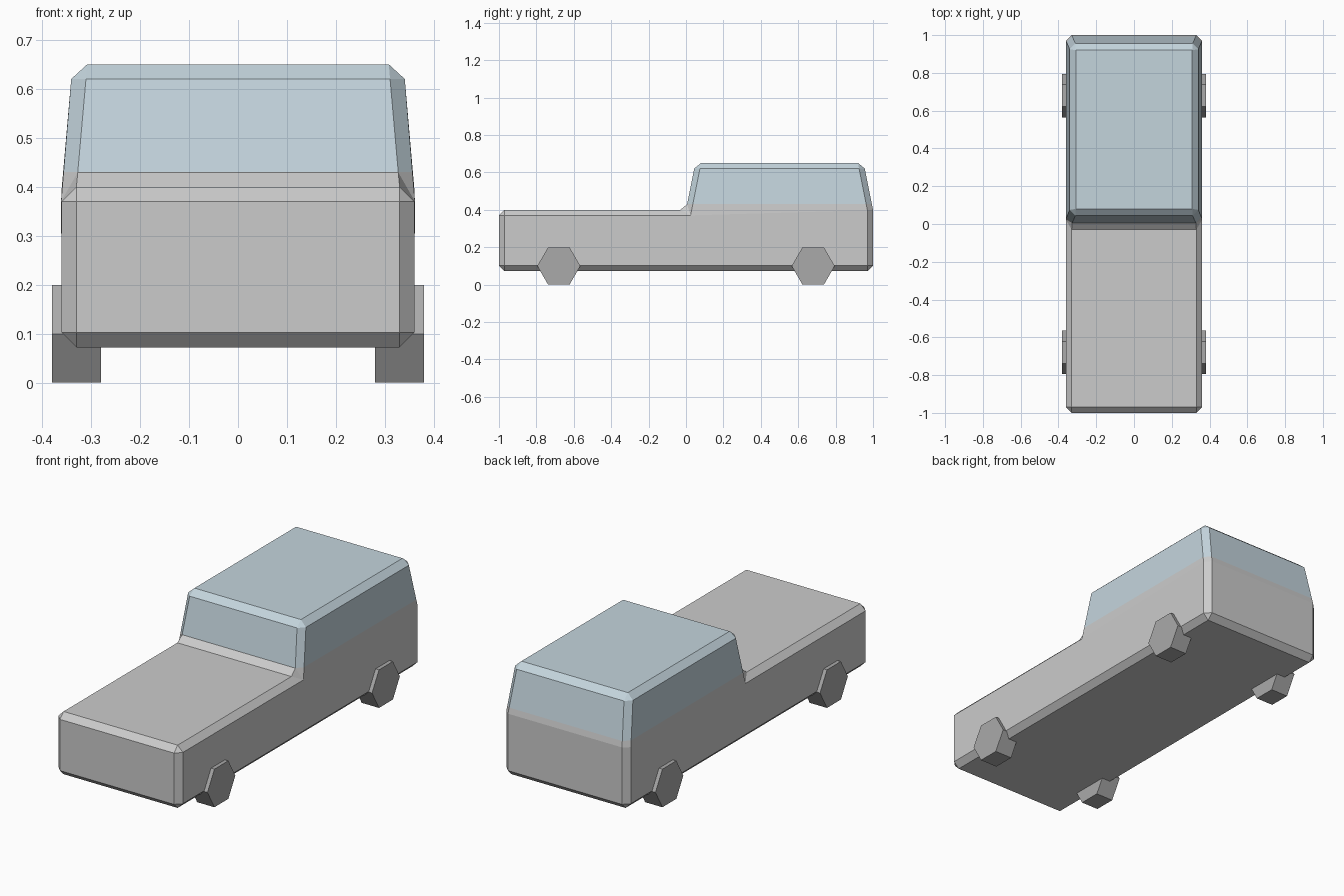
import bpy, bmesh
from math import pi, radians

if "Cube" in bpy.data.objects:
    bpy.data.objects.remove(bpy.data.objects["Cube"])


def material(name, color):
    m = bpy.data.materials.new(name)
    m.diffuse_color = (*color, 1)
    m.use_nodes = True
    m.node_tree.nodes["Principled BSDF"].inputs["Base Color"].default_value = m.diffuse_color
    return m


paint = material("paint", (0.8, 0.8, 0.8))
glass = material("glass", (0.55, 0.66, 0.72))
rubber = material("rubber", (0.4, 0.4, 0.4))

# Body cage: side profile as (y, z, half width), mirrored across x
profile = [(-1, .072, .36), (0, .072, .36), (1, .072, .36), (1, .4, .36),
           (.95, .65, .338), (.05, .65, .338), (0, .4, .36), (-1, .4, .36)]
bm = bmesh.new()
right = [bm.verts.new((w, y, z)) for y, z, w in profile]
left = [bm.verts.new((-w, y, z)) for y, z, w in profile]
for side in (right, left):
    for ids in ((0, 1, 6, 7), (1, 2, 3, 6), (6, 3, 4, 5)):
        bm.faces.new([side[i] for i in ids])
for i in range(8):
    j = (i + 1) % 8
    bm.faces.new((right[i], right[j], left[j], left[i]))
bmesh.ops.recalc_face_normals(bm, faces=bm.faces)

# Chamfer every hard edge, then cut the window line
hard = [e for e in bm.edges if e.calc_face_angle() > radians(30)]
bmesh.ops.bevel(bm, geom=hard, offset=.03, segments=1, profile=.5,
                affect='EDGES', clamp_overlap=True)
bmesh.ops.bisect_plane(bm, geom=bm.verts[:] + bm.edges[:] + bm.faces[:],
                       plane_co=(0, 0, .43), plane_no=(0, 0, 1))
for f in bm.faces:
    f.material_index = int(f.calc_center_median().z > .431)
mesh = bpy.data.meshes.new("car_body")
bm.to_mesh(mesh)
bm.free()
mesh.materials.append(paint)
mesh.materials.append(glass)
bpy.context.collection.objects.link(bpy.data.objects.new("car_body", mesh))

# Six-sided wheels
for end, y in (("front", -.68), ("rear", .68)):
    for side, x in (("left", -.33), ("right", .33)):
        bpy.ops.mesh.primitive_cylinder_add(vertices=6, radius=.115, depth=.1,
                                            location=(x, y, .0996),
                                            rotation=(0, pi / 2, 0))
        wheel = bpy.context.object
        wheel.name = f"{end}_{side}_wheel"
        wheel.data.materials.append(rubber)
